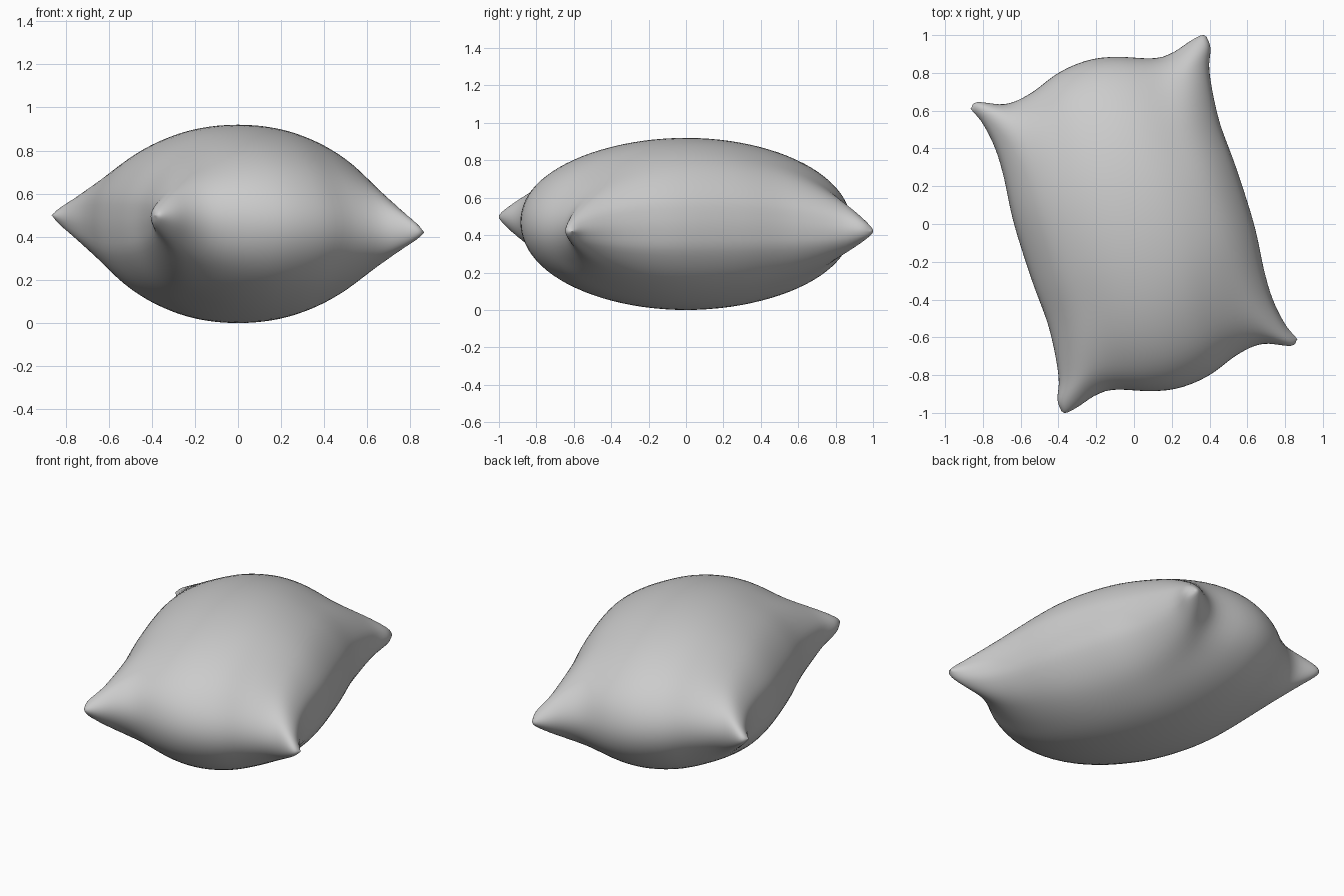
import bpy, bmesh
from math import sin, cos, pi
from mathutils import Vector

default = bpy.data.objects.get("Cube")
if default:
    bpy.data.objects.remove(default, do_unlink=True)

STEPS = 48
HALF_HEIGHT = 0.46

# Seam outline: one long side and one short side; the others are half turns of these
LONG_SIDE = [(-0.385, -0.99), (-0.405, -0.93), (-0.4, -0.8), (-0.45, -0.55),
             (-0.54, -0.3), (-0.635, 0), (-0.69, 0.25), (-0.735, 0.4),
             (-0.8, 0.53), (-0.865, 0.61)]
SHORT_SIDE = [(-0.865, 0.61), (-0.83, 0.645), (-0.68, 0.635), (-0.55, 0.69),
              (-0.4, 0.8), (-0.25, 0.865), (-0.1, 0.885), (0.1, 0.877),
              (0.2, 0.905), (0.3, 0.97), (0.36, 1.0), (0.385, 0.99)]


def smooth_path(points):
    """Return a function giving the point at a fraction of a smooth path."""
    p = [Vector(q) for q in points]
    p = [2 * p[0] - p[1]] + p + [2 * p[-1] - p[-2]]
    dense = []
    for a, b, c, d in zip(p, p[1:], p[2:], p[3:]):
        for k in range(12):
            t = k / 12
            dense.append(b + (c - a) * t / 2 + (2 * a - 5 * b + 4 * c - d) * t * t / 2
                         + (3 * b - a - 3 * c + d) * t ** 3 / 2)
    dense.append(p[-2])
    lengths = [0]
    for a, b in zip(dense, dense[1:]):
        lengths.append(lengths[-1] + (b - a).length)

    def at(fraction):
        goal = fraction * lengths[-1]
        i = 1
        while i < len(dense) - 1 and lengths[i] < goal:
            i += 1
        return dense[i - 1].lerp(dense[i], (goal - lengths[i - 1]) / (lengths[i] - lengths[i - 1]))
    return at


long_at, short_at = smooth_path(LONG_SIDE), smooth_path(SHORT_SIDE)
left, back = long_at, short_at


def right(t):
    return -long_at(1 - t)


def front(t):
    return -short_at(1 - t)


def plan(s, t):
    """Blend the four seam curves across the cushion."""
    sides = left(t).lerp(right(t), s)
    ends = front(s).lerp(back(s), t)
    corners = left(0).lerp(right(0), s).lerp(left(1).lerp(right(1), s), t)
    return sides + ends - corners


# Two domed panels sharing the seam
bm = bmesh.new()
angles = [-pi / 2 + pi * i / STEPS for i in range(STEPS + 1)]
for side in (1, -1):
    grid = []
    for a in angles:
        row = []
        for b in angles:
            u, v = sin(a), sin(b)
            xy = plan((u + 1) / 2, (v + 1) / 2)
            sag = -0.04 * u * v * v
            z = HALF_HEIGHT + sag + side * HALF_HEIGHT * cos(a) * cos(b)
            row.append(bm.verts.new((xy.x, xy.y, z)))
        grid.append(row)
    for i in range(STEPS):
        for j in range(STEPS):
            quad = [grid[i][j], grid[i + 1][j], grid[i + 1][j + 1], grid[i][j + 1]]
            bm.faces.new(quad if side > 0 else quad[::-1])
bmesh.ops.remove_doubles(bm, verts=bm.verts, dist=0.0002)
for face in bm.faces:
    face.smooth = True

mesh = bpy.data.meshes.new("pillow")
bm.to_mesh(mesh)
bm.free()
pillow = bpy.data.objects.new("pillow", mesh)
bpy.context.collection.objects.link(pillow)

# Plain fabric
fabric = bpy.data.materials.new("grey fabric")
fabric.use_nodes = True
colour = (0.6, 0.6, 0.6, 1)
fabric.diffuse_color = colour
fabric.node_tree.nodes["Principled BSDF"].inputs["Base Color"].default_value = colour
mesh.materials.append(fabric)
